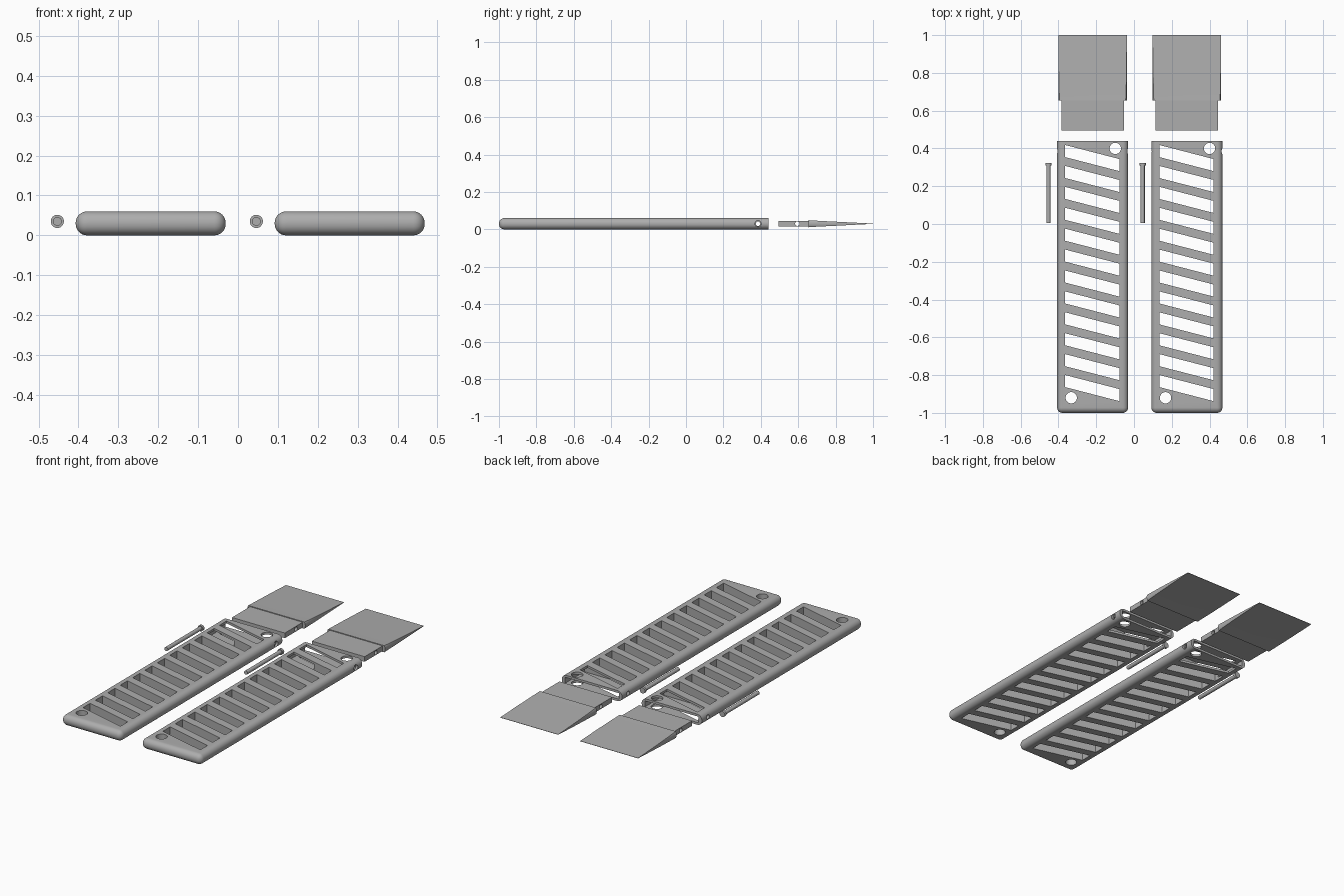
import bpy, bmesh, math
from mathutils import Matrix, Vector

cube = bpy.data.objects.get("Cube")
if cube:
    bpy.data.objects.remove(cube, do_unlink=True)

grey = bpy.data.materials.new("plain grey")
grey.use_nodes = True
COLOUR = (0.42, 0.42, 0.42, 1)
grey.diffuse_color = COLOUR
grey.node_tree.nodes["Principled BSDF"].inputs["Base Color"].default_value = COLOUR

MID = 0.03            # centre height of the handles
PIN_Z = 0.035


def make(name, bm):
    bmesh.ops.recalc_face_normals(bm, faces=bm.faces[:])
    mesh = bpy.data.meshes.new(name)
    bm.to_mesh(mesh)
    bm.free()
    mesh.materials.append(grey)
    obj = bpy.data.objects.new(name, mesh)
    bpy.context.collection.objects.link(obj)
    return obj


def add_box(bm, lo, hi):
    lo, hi = Vector(lo), Vector(hi)
    mat = Matrix.Translation((lo + hi) / 2) @ Matrix.Diagonal((*(hi - lo), 1))
    return bmesh.ops.create_cube(bm, size=1, matrix=mat)["verts"]


def add_cylinder(bm, centre, radius, depth, axis="Z", sides=32):
    turn = {"Z": Matrix(), "X": Matrix.Rotation(math.pi / 2, 4, "Y"),
            "Y": Matrix.Rotation(math.pi / 2, 4, "X")}[axis]
    bmesh.ops.create_cone(bm, cap_ends=True, segments=sides, radius1=radius,
                          radius2=radius, depth=depth,
                          matrix=Matrix.Translation(centre) @ turn)


def add_prism(bm, points, direction):
    face = bm.faces.new([bm.verts.new(p) for p in points])
    out = bmesh.ops.extrude_face_region(bm, geom=[face])
    moved = [v for v in out["geom"] if isinstance(v, bmesh.types.BMVert)]
    bmesh.ops.translate(bm, verts=moved, vec=direction)


def boolean(obj, bm, operation="DIFFERENCE"):
    cutter = make("cutter", bm)
    cutter.hide_render = True
    mod = obj.modifiers.new("cut", "BOOLEAN")
    mod.operation, mod.solver, mod.object = operation, "EXACT", cutter
    bpy.context.view_layer.objects.active = obj
    bpy.ops.object.modifier_apply(modifier=mod.name)
    bpy.data.objects.remove(cutter, do_unlink=True)


def smooth(obj):
    bpy.ops.object.select_all(action="DESELECT")
    obj.select_set(True)
    bpy.context.view_layer.objects.active = obj
    bpy.ops.object.shade_smooth_by_angle(angle=math.radians(30))


def rounded_bar(half_width, y0, y1, radius):
    """Box rounded on all edges except those around its back end."""
    bm = bmesh.new()
    add_box(bm, (-half_width, y0, 0), (half_width, y1, 2 * MID))
    edges = [e for e in bm.edges if min(v.co.y for v in e.verts) < y1 - 0.01]
    bmesh.ops.bevel(bm, geom=edges, offset=radius, segments=8, profile=0.5,
                    affect="EDGES", clamp_overlap=False)
    return bm


def build_handle():
    handle = make("handle", rounded_bar(0.188, -1, 0.44, 0.0285))
    # Slanted vent slots and the two hanging holes
    bm = bmesh.new()
    for i in range(12):
        y = 0.418 - 0.1107 * i
        add_prism(bm, [(-0.145, y, -0.1), (-0.145, y - 0.064, -0.1),
                       (0.141, y - 0.138, -0.1), (0.141, y - 0.074, -0.1)],
                  (0, 0, 0.3))
    add_cylinder(bm, (-0.113, -0.92, MID), 0.03, 0.3)
    add_cylinder(bm, (0.12, 0.40, MID), 0.03, 0.3)
    boolean(handle, bm)
    # Socket for the blade tang
    bm = bmesh.new()
    add_box(bm, (-0.168, 0.268, 0.013), (0.168, 0.5, 0.047))
    boolean(handle, bm)
    # Cross hole for the pin, with a recess for its head
    bm = bmesh.new()
    add_cylinder(bm, (0, 0.385, MID), 0.012, 1, "X")
    boolean(handle, bm)
    bm = bmesh.new()
    add_cylinder(bm, (0.2, 0.385, MID), 0.0165, 0.05, "X")
    boolean(handle, bm)
    smooth(handle)
    return handle


def build_blade():
    # Wedge trimmed to the rounded side profile of the handle
    blade = make("blade", rounded_bar(0.181, 0.4, 1.2, 0.0285))
    profile = [(0.655, 0.019), (0.69, 0.0165), (1.0, 0.0008)]
    outline = profile + [(y, -z) for y, z in reversed(profile)]
    bm = bmesh.new()
    add_prism(bm, [(-0.3, y, MID + z) for y, z in outline], (0.6, 0, 0))
    boolean(blade, bm, "INTERSECT")
    smooth(blade)
    return blade


def build_tang():
    bm = bmesh.new()
    add_box(bm, (-0.165, 0.495, 0.016), (0.165, 0.66, 0.045))
    tang = make("blade_tang", bm)
    bm = bmesh.new()
    add_cylinder(bm, (0, 0.595, MID), 0.012, 1, "X")
    boolean(tang, bm)
    smooth(tang)
    return tang


def build_pin():
    bm = bmesh.new()
    x = -0.234
    add_cylinder(bm, (x, 0.16, PIN_Z), 0.011, 0.31, "Y", 24)
    add_cylinder(bm, (x, 0.317, PIN_Z), 0.0165, 0.014, "Y", 24)
    pin = make("pin", bm)
    smooth(pin)
    return pin


# Two identical sets side by side
for part in (build_handle(), build_blade(), build_tang(), build_pin()):
    base = part.name
    twin = part.copy()
    bpy.context.collection.objects.link(twin)
    part.name, twin.name = "right_" + base, "left_" + base
    part.location.x, twin.location.x = -0.219, 0.28
